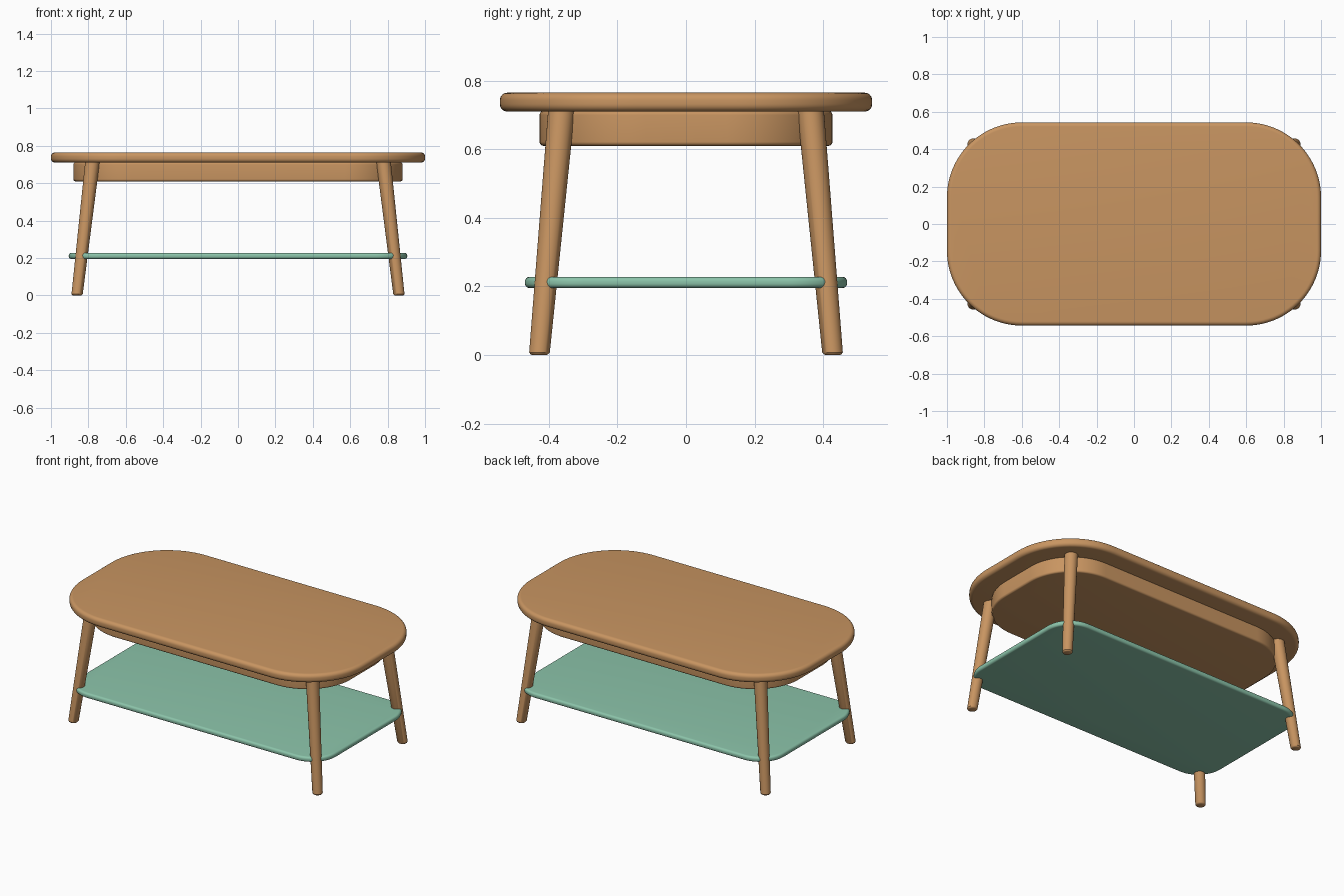
import bpy, bmesh, math
from mathutils import Vector

if "Cube" in bpy.data.objects:
    bpy.data.objects.remove(bpy.data.objects["Cube"])


def material(name, rgb):
    m = bpy.data.materials.new(name)
    m.diffuse_color = (*rgb, 1)
    m.use_nodes = True
    m.node_tree.nodes["Principled BSDF"].inputs["Base Color"].default_value = m.diffuse_color
    return m


WOOD = material("warm wood", (0.58, 0.30, 0.12))
GREEN = material("sage green", (0.26, 0.55, 0.40))


def loft(name, rings, mat):
    """Join equal-length rings of points into a closed, capped solid."""
    bm = bmesh.new()
    loops = [[bm.verts.new(p) for p in ring] for ring in rings]
    n = len(loops[0])
    for a, b in zip(loops, loops[1:]):
        for i in range(n):
            j = (i + 1) % n
            bm.faces.new((a[i], a[j], b[j], b[i]))
    bm.faces.new(loops[0][::-1])
    bm.faces.new(loops[-1])
    bmesh.ops.recalc_face_normals(bm, faces=bm.faces)
    me = bpy.data.meshes.new(name)
    bm.to_mesh(me)
    bm.free()
    me.materials.append(mat)
    ob = bpy.data.objects.new(name, me)
    bpy.context.collection.objects.link(ob)
    bpy.ops.object.select_all(action='DESELECT')
    ob.select_set(True)
    bpy.context.view_layer.objects.active = ob
    bpy.ops.object.shade_smooth_by_angle(angle=math.radians(35))
    return ob


def outline(hx, hy, r, z, seg=20):
    """Rounded rectangle at height z."""
    pts = []
    for k, (sx, sy) in enumerate(((1, 1), (-1, 1), (-1, -1), (1, -1))):
        for i in range(seg + 1):
            a = math.pi / 2 * (k + i / seg)
            pts.append((sx * (hx - r) + r * math.cos(a),
                        sy * (hy - r) + r * math.sin(a), z))
    return pts


def slab(name, hx, hy, r, z0, z1, bev, mat, steps=6):
    """Rounded board with softened top and bottom edges."""
    prof = []
    for i in range(steps + 1):
        a = math.pi / 2 * i / steps
        prof.append((bev * (1 - math.sin(a)), z0 + bev * (1 - math.cos(a))))
    prof += [(d, z0 + z1 - z) for d, z in reversed(prof)]
    return loft(name, [outline(hx - d, hy - d, r - d, z) for d, z in prof], mat)


slab("tabletop", 1.0, 0.543, 0.40, 0.71, 0.765, 0.022, WOOD)
slab("apron", 0.88, 0.427, 0.31, 0.61, 0.712, 0.012, WOOD)
slab("shelf", 0.905, 0.47, 0.17, 0.195, 0.228, 0.014, GREEN)

# Splayed, tapered legs with softened feet
FOOT, HEAD = Vector((0.861, 0.428, 0)), Vector((0.778, 0.363, 0.715))


def leg(name, sx, sy, n=32):
    rings = []
    for t, inset in ((0, 0.008), (0.003, 0.004), (0.011, 0), (1, 0)):
        c = FOOT.lerp(HEAD, t)
        r = 0.030 + 0.009 * t - inset
        rings.append([(sx * c.x + r * math.cos(2 * math.pi * i / n),
                       sy * c.y + r * math.sin(2 * math.pi * i / n), c.z)
                      for i in range(n)])
    return loft(name, rings, WOOD)


for sx, side in ((-1, "left"), (1, "right")):
    for sy, end in ((-1, "front"), (1, "back")):
        leg(f"{end}_{side}_leg", sx, sy)
